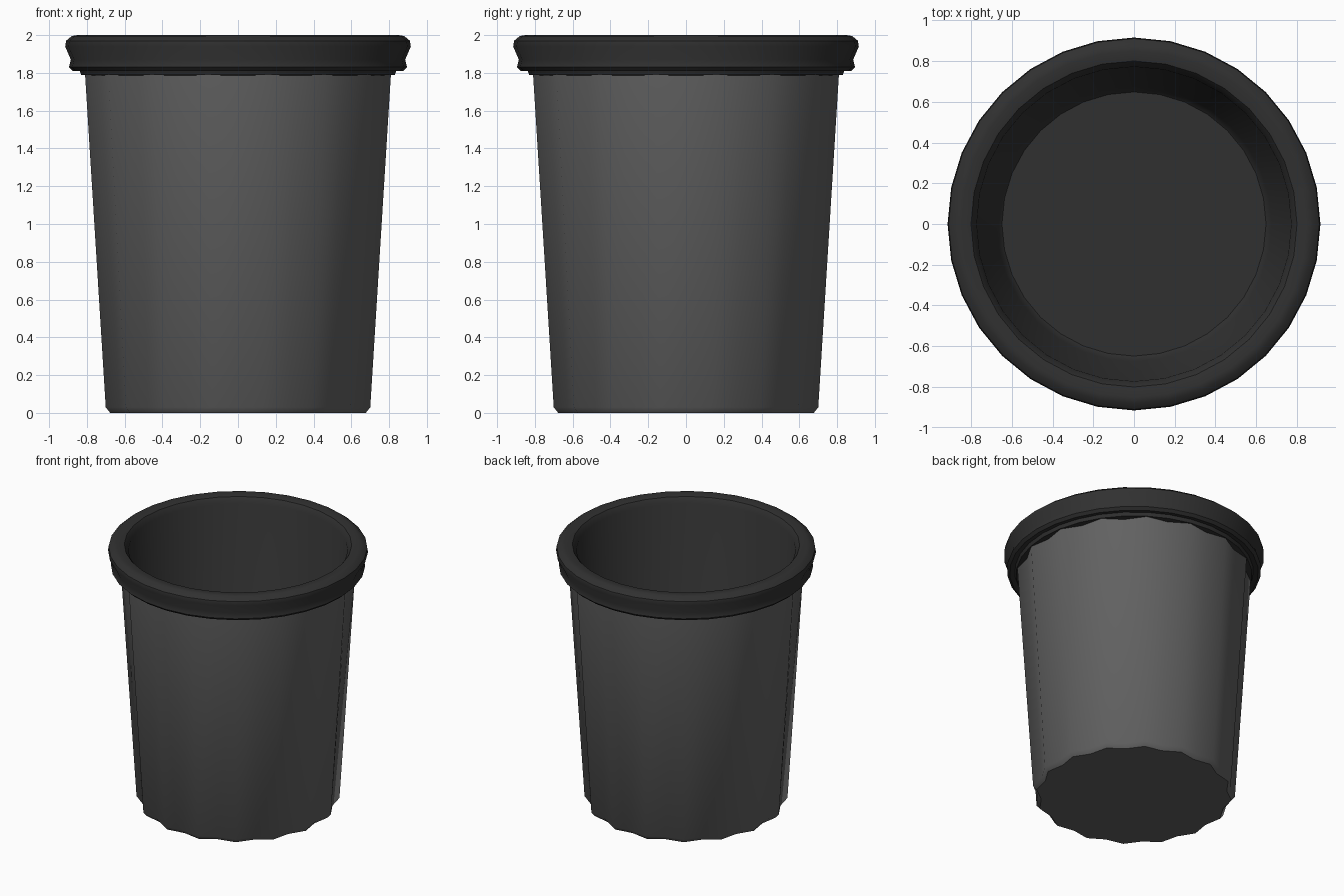
import bpy, bmesh, math

if "Cube" in bpy.data.objects:
    bpy.data.objects.remove(bpy.data.objects["Cube"])

SIDES = 32


def material(name, value):
    m = bpy.data.materials.new(name)
    m.diffuse_color = (value, value, value, 1)
    m.use_nodes = True
    m.node_tree.nodes["Principled BSDF"].inputs["Base Color"].default_value = m.diffuse_color
    return m


def lathe(name, profile, mat, cap_first=False, cap_last=False):
    """Profile rows: (ridge radius, valley radius, z); ridges on odd vertices."""
    bm = bmesh.new()
    rings = []
    for ridge, valley, z in profile:
        ring = []
        for i in range(SIDES):
            a = math.tau * i / SIDES
            r = ridge if i % 2 else valley
            ring.append(bm.verts.new((r * math.cos(a), r * math.sin(a), z)))
        rings.append(ring)
    for low, high in zip(rings, rings[1:]):
        for i in range(SIDES):
            j = (i + 1) % SIDES
            bm.faces.new((low[i], low[j], high[j], high[i]))
    if cap_first:
        bm.faces.new(rings[0][::-1])
    if cap_last:
        bm.faces.new(rings[-1])
    mesh = bpy.data.meshes.new(name)
    bm.to_mesh(mesh)
    bm.free()
    mesh.materials.append(mat)
    obj = bpy.data.objects.new(name, mesh)
    bpy.context.collection.objects.link(obj)
    bpy.ops.object.select_all(action='DESELECT')
    bpy.context.view_layer.objects.active = obj
    obj.select_set(True)
    bpy.ops.object.shade_smooth_by_angle(angle=math.radians(40))
    return obj


grey = material("grey_plastic", 0.12)
dark = material("dark_plastic", 0.03)

# Fluted outer wall with a chamfered, closed base
lathe("fluted_body", [
    (0.69, 0.655, 0.0), (0.714, 0.68, 0.03), (0.826, 0.79, 1.80),
], grey, cap_first=True)

# Rolled rim running over into the round inner wall and floor
rim = [(0.79, 1.785), (0.83, 1.79), (0.84, 1.815), (0.875, 1.81), (0.895, 1.83),
       (0.885, 1.87), (0.915, 1.94), (0.91, 1.97), (0.88, 1.995), (0.85, 2.0),
       (0.80, 1.99), (0.772, 1.95), (0.675, 0.11), (0.648, 0.08)]
lathe("rim_and_liner", [(r, r, z) for r, z in rim], dark, cap_last=True)
